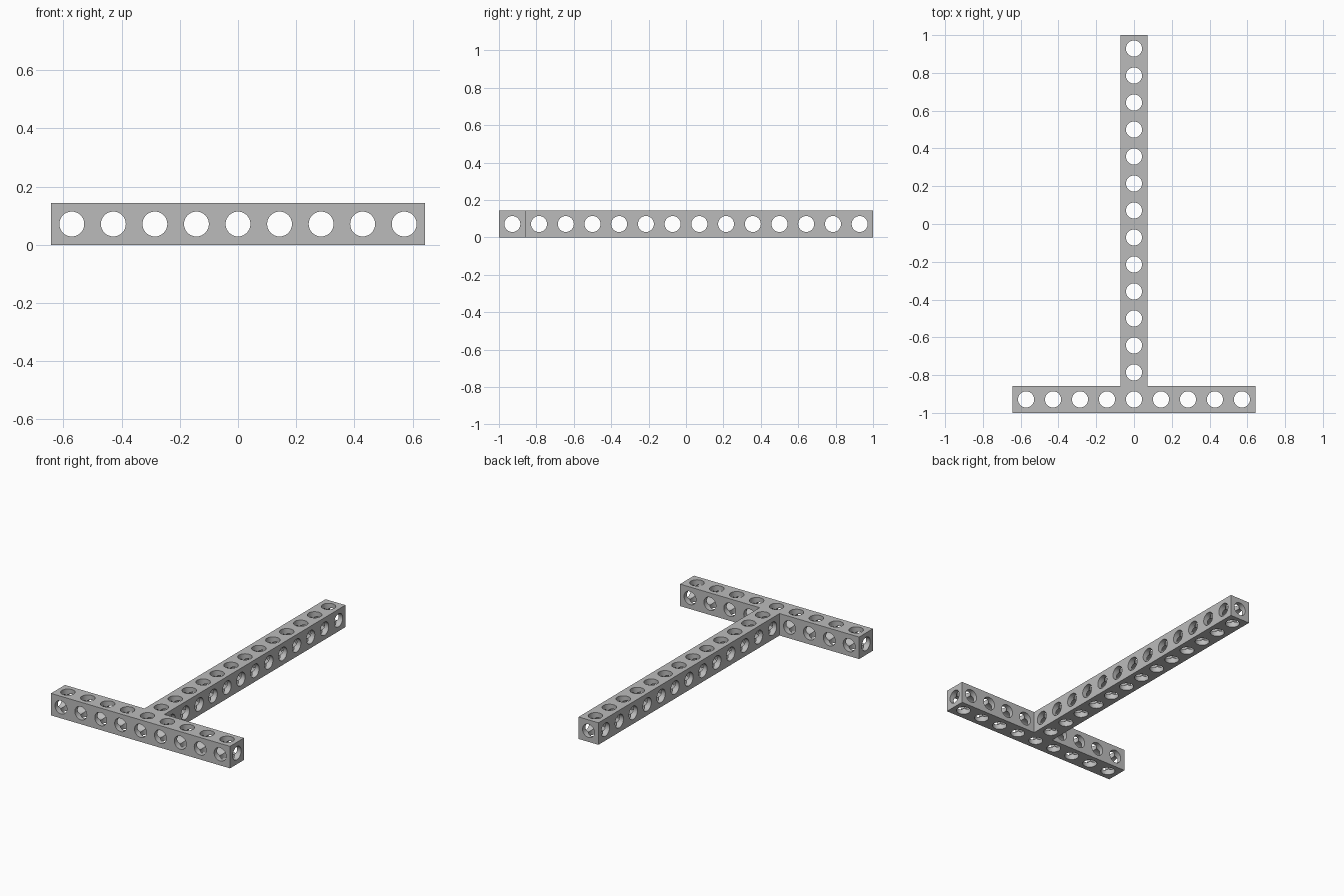
import bpy, bmesh, math
from mathutils import Vector

default_cube = bpy.data.objects.get("Cube")
if default_cube:
    bpy.data.objects.remove(default_cube)

UNIT = 2 / 14          # hole spacing, equal to the beam width
HALF = UNIT / 2
RADIUS = UNIT * 0.3
SEGMENTS = 32          # multiple of 8, so crossing bores share vertices

grey = bpy.data.materials.new("plain grey")
grey.use_nodes = True
grey.diffuse_color = (0.5, 0.5, 0.5, 1)
bsdf = next(n for n in grey.node_tree.nodes if n.type == 'BSDF_PRINCIPLED')
bsdf.inputs["Base Color"].default_value = (0.5, 0.5, 0.5, 1)

# Grid cells of the T: crossbar along x, stem running back along y
cross_cells = [(i, 0) for i in range(-4, 5)]
stem_cells = [(0, j) for j in range(1, 14)]
occupied = set(cross_cells + stem_cells)


def add_side(bm, centre, axis, sign, plate):
    """One bore of a cell, trimmed where the three bores cross, and its face."""
    n, u, v = (Vector() for _ in range(3))
    n[axis] = sign
    u[(axis + 1) % 3] = 1
    v[(axis + 2) % 3] = sign
    rings = []
    for k in range(SEGMENTS):
        a = 2 * math.pi * k / SEGMENTS
        c, s = math.cos(a), math.sin(a)
        reach = max(abs(c), abs(s))
        around = u * c + v * s
        points = [centre + around * RADIUS + n * RADIUS * reach,
                  centre + around * RADIUS + n * HALF]
        if plate:
            points.append(centre + around * (HALF / reach) + n * HALF)
        rings.append([bm.verts.new(p) for p in points])
    for k, ring in enumerate(rings):
        after = rings[(k + 1) % SEGMENTS]
        for m in range(len(ring) - 1):
            bm.faces.new((ring[m], ring[m + 1], after[m + 1], after[m]))


def make_beam(name, cells):
    bm = bmesh.new()
    for i, j in cells:
        centre = Vector((i * UNIT, -1 + HALF + j * UNIT, HALF))
        for axis in range(3):
            for sign in (-1, 1):
                step = [0, 0, 0]
                step[axis] = sign
                neighbour = (i + step[0], j + step[1])
                plate = axis == 2 or neighbour not in occupied
                add_side(bm, centre, axis, sign, plate)
    bmesh.ops.remove_doubles(bm, verts=bm.verts[:], dist=0.0002)
    bmesh.ops.recalc_face_normals(bm, faces=bm.faces[:])
    # Make sure the outer faces point outwards
    top = max(bm.faces, key=lambda f: f.calc_center_median().z)
    if top.normal.z < 0:
        bmesh.ops.reverse_faces(bm, faces=bm.faces[:])
    mesh = bpy.data.meshes.new(name)
    bm.to_mesh(mesh)
    bm.free()
    mesh.materials.append(grey)
    obj = bpy.data.objects.new(name, mesh)
    bpy.context.collection.objects.link(obj)
    bpy.ops.object.select_all(action='DESELECT')
    obj.select_set(True)
    bpy.context.view_layer.objects.active = obj
    bpy.ops.object.shade_smooth_by_angle(angle=math.radians(30))


make_beam("cross_beam", cross_cells)
make_beam("stem_beam", stem_cells)
